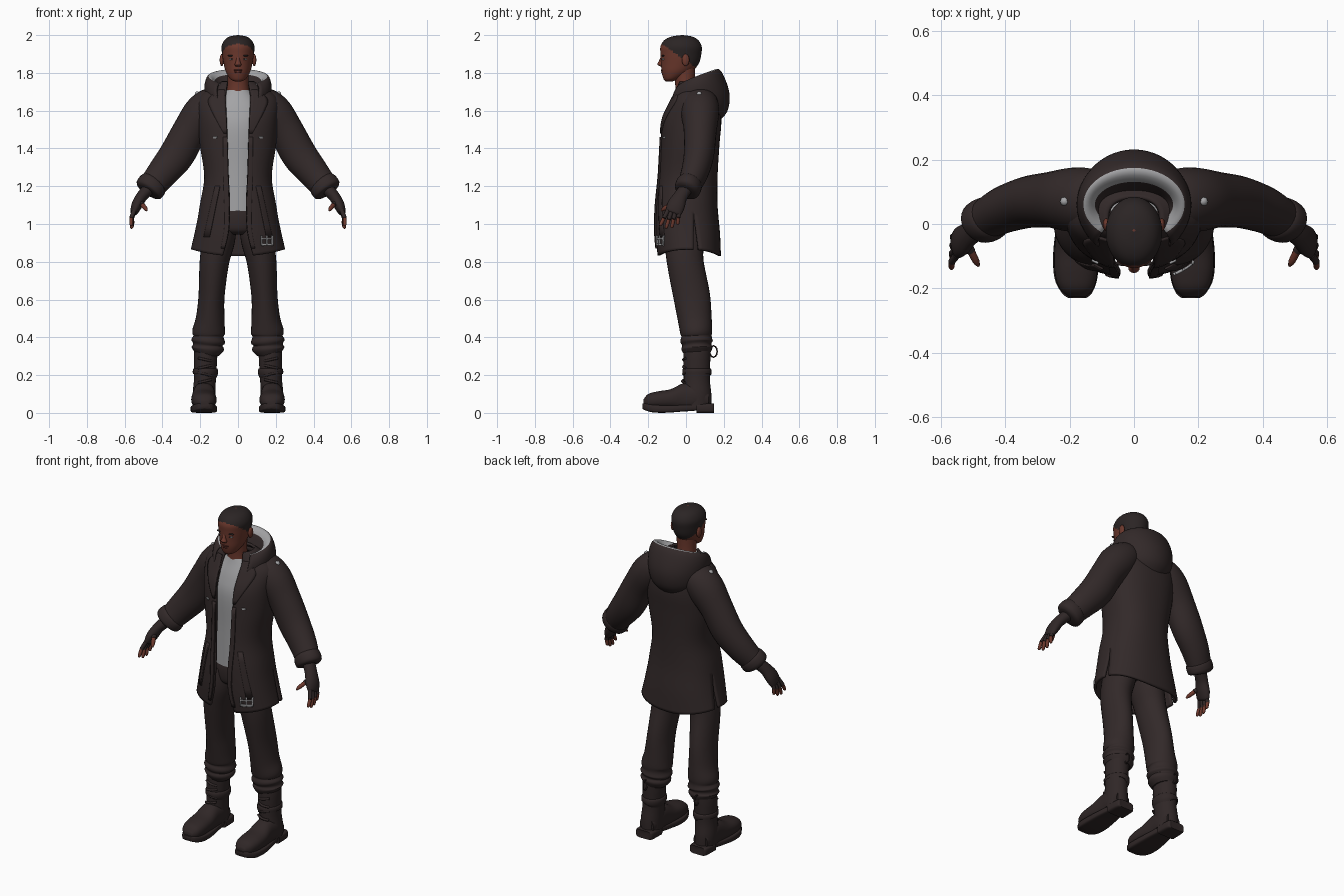
import bpy, bmesh, math
from mathutils import Vector

cube = bpy.data.objects.get("Cube")
if cube:
    bpy.data.objects.remove(cube)


def material(name, r, g, b):
    m = bpy.data.materials.new(name)
    m.use_nodes = True
    m.diffuse_color = (r, g, b, 1)
    shader = m.node_tree.nodes["Principled BSDF"]
    shader.inputs["Base Color"].default_value = (r, g, b, 1)
    shader.inputs["Roughness"].default_value = 0.8
    return m


cloth = material("dark brown cloth", .032, .022, .022)
leather = material("dark leather", .029, .02, .02)
hair = material("short black hair", .024, .018, .018)
skin = material("brown skin", .15, .04, .026)
lip = material("lip brown", .1, .026, .02)
grey = material("light grey fabric", .37, .37, .38)


def spline(rows, n=5):
    """Smoothly interpolate rows of numbers."""
    out = []
    for i in range(len(rows) - 1):
        a, b, c, d = (rows[min(max(i + k, 0), len(rows) - 1)] for k in (-1, 0, 1, 2))
        for k in range(n):
            t = k / n
            out.append(tuple(q + t * ((r - p) / 2 + t * ((p - q * 2.5 + r * 2 - s / 2)
                       + t * (s - p + (q - r) * 3) / 2)) for p, q, r, s in zip(a, b, c, d)))
    return out + [tuple(rows[-1])]


def build(name, grids, mats, closed=True, rule=None, thick=0, angle=50):
    """Skin one or more grids of points into one smooth object."""
    bm = bmesh.new()
    for grid in grids:
        rings = [[bm.verts.new(p) for p in ring] for ring in grid]
        n = len(rings[0])
        for i in range(len(rings) - 1):
            for j in range(n if closed else n - 1):
                k = (j + 1) % n
                f = bm.faces.new((rings[i][j], rings[i][k], rings[i + 1][k], rings[i + 1][j]))
                if rule:
                    f.material_index = rule(f.calc_center_median(), i)
        if closed:
            bm.faces.new(rings[0])
            bm.faces.new(rings[-1])
    bmesh.ops.remove_doubles(bm, verts=bm.verts, dist=1e-5)
    bmesh.ops.recalc_face_normals(bm, faces=bm.faces)
    mesh = bpy.data.meshes.new(name)
    bm.to_mesh(mesh)
    bm.free()
    for m in mats:
        mesh.materials.append(m)
    ob = bpy.data.objects.new(name, mesh)
    bpy.context.collection.objects.link(ob)
    if thick:
        mod = ob.modifiers.new("thickness", 'SOLIDIFY')
        mod.thickness, mod.offset = thick, 0
    bpy.ops.object.select_all(action='DESELECT')
    ob.select_set(True)
    bpy.context.view_layer.objects.active = ob
    bpy.ops.object.shade_smooth_by_angle(angle=math.radians(angle))
    return ob


def power(v, p):
    return math.copysign(abs(v) ** p, v)


def tube(name, rows, mats, side=1, ref=(0, 1, 0), axis=None, p=1, segs=28, n=5, rule=None):
    """Rows are x, y, z, first radius, second radius (along ref)."""
    rows = spline(rows, n)
    rings = []
    for i, (x, y, z, ra, rb) in enumerate(rows):
        ahead, behind = rows[min(i + 1, len(rows) - 1)], rows[max(i - 1, 0)]
        t = Vector(axis or [a - b for a, b in zip(ahead[:3], behind[:3])]).normalized()
        u = t.cross(Vector(ref)).normalized()
        v = u.cross(t)
        ring = []
        for k in range(segs):
            a = math.tau * k / segs
            q = Vector((x, y, z)) + u * ra * power(math.cos(a), p) + v * rb * power(math.sin(a), p)
            ring.append((q.x * side, q.y, q.z))
        rings.append(ring)
    return build(name, [rings], mats, rule=rule)


def ball(name, loc, size, mat):
    x, y, z = loc
    a, b, c = size
    rows = [(x, y, z - c * math.cos(h), a * math.sin(h), b * math.sin(h))
            for h in (.05 + (math.pi - .1) * k / 10 for k in range(11))]
    return tube(name, rows, [mat], axis=(0, 0, 1), n=1, segs=16)


# Coat body: z, centre y, half width, half depth, half opening
SHAPE = .85
coat = spline([(1.75, .02, .08, .06, .055), (1.7, .04, .165, .09, .062), (1.65, .045, .21, .12, .064),
               (1.55, .03, .205, .15, .06), (1.42, .02, .195, .15, .055), (1.25, .01, .172, .15, .05),
               (1.1, .003, .195, .157, .042), (.95, .008, .22, .165, .05), (.83, .015, .243, .163, .08)])
SEAM = 1.75
panels = [[], [], []]
for z, cy, rx, ry, gap in coat:
    start = math.asin((gap / rx) ** (1 / SHAPE))
    slit = .07 * max(0, (1.04 - z) / .2)
    ends = [(start, SEAM - slit), (SEAM + slit, math.tau - SEAM - slit), (math.tau - SEAM + slit, math.tau - start)]
    for panel, (a, b) in zip(panels, ends):
        ring = []
        for k in range(21):
            t = a + (b - a) * k / 20
            s = power(math.sin(t), SHAPE)
            hem = .035 * s * s * max(0, 1 - (z - .83) / .2)
            ring.append((rx * s, cy - ry * power(math.cos(t), SHAPE), z + hem))
        panel.append(ring)
build("coat_body", panels, [cloth], closed=False, thick=.014)


def coat_front(x, z, lift):
    for a, b in zip(coat, coat[1:]):
        if b[0] <= z <= a[0]:
            f = (a[0] - z) / (a[0] - b[0])
            cy, rx, ry = (a[i] + (b[i] - a[i]) * f for i in (1, 2, 3))
            s = min(1, x / rx) ** (1 / SHAPE)
            return cy - ry * math.sqrt(1 - s * s) ** SHAPE - lift


def patch(name, rows, mat, side=1, lift=.01):
    """Plate on the coat front; rows are z, inner x, outer x."""
    grid = []
    for z, a, b in spline(rows, 4):
        xs = [a + (b - a) * k / 6 for k in range(7)]
        grid.append([(x * side, coat_front(x, z, lift), z) for x in xs])
    build(name, [grid], [mat], closed=False, thick=.009)


# Hood: half width, half depth, front z, back z from outer base over the rim to the neck
hood = spline([(.12, .115, 1.62, 1.55), (.155, .155, 1.65, 1.6), (.17, .166, 1.67, 1.68), (.172, .145, 1.70, 1.76),
               (.155, .112, 1.715, 1.815), (.125, .075, 1.7, 1.79), (.085, .035, 1.67, 1.7)], 4)
rings = []
for rx, ry, low, high in hood:
    ring = []
    for k in range(41):
        t = math.radians(40 + 280 * k / 40)
        back = math.sin(t / 2) ** 1.3
        ring.append((rx * math.sin(t), .06 - ry * math.cos(t), low + (high - low) * back))
    rings.append(ring)
build("hood", [rings], [cloth, grey], closed=False, thick=.01, rule=lambda c, i: int(16 <= i < 20))

# Shirt and trousers top
tube("shirt", [(0, 0, 1.07, .13, .105), (0, .01, 1.3, .14, .118), (0, .02, 1.5, .16, .135),
               (0, .02, 1.6, .15, .115), (0, .01, 1.68, .09, .075), (0, 0, 1.71, .06, .055)],
     [grey], axis=(0, 0, 1), p=.9)
tube("trouser_waist", [(0, 0, 1.1, .13, .1), (0, 0, 1.04, .15, .108), (0, 0, .97, .13, .1), (0, 0, .945, .07, .07)],
     [cloth], axis=(0, 0, 1))

# Head and neck
tube("neck", [(0, .0, 1.64, .07, .06), (0, -.005, 1.74, .055, .052), (0, -.01, 1.84, .058, .06)], [skin])
tube("head", [(0, -.09, 1.755, .018, .018), (0, -.077, 1.768, .042, .042), (0, -.05, 1.805, .064, .079),
              (0, -.032, 1.85, .076, .1), (0, -.027, 1.9, .084, .108), (0, -.026, 1.94, .087, .109),
              (0, -.025, 1.973, .072, .09), (0, -.022, 1.992, .045, .055), (0, -.02, 2, .004, .004)],
     [skin, hair], axis=(0, 0, 1), segs=48, n=7, rule=lambda c, i: int(c.z > 1.865 - .68 * c.y))
tube("nose", [(0, -.126, 1.885, .009, .008), (0, -.132, 1.862, .011, .012), (0, -.136, 1.845, .018, .016),
              (0, -.128, 1.834, .012, .008)], [skin], axis=(0, 0, 1), segs=16)
ball("upper_lip", (0, -.122, 1.814, ), (.026, .011, .006), lip)
ball("lower_lip", (0, -.12, 1.804), (.022, .012, .007), lip)
for side, word in ((1, "left"), (-1, "right")):
    ball(word + "_eye", (.034 * side, -.119, 1.872), (.013, .009, .005), grey)
    ball(word + "_iris", (.034 * side, -.124, 1.872), (.005, .005, .005), hair)
    ball(word + "_eyebrow", (.036 * side, -.121, 1.891), (.021, .009, .004), hair)
    ball(word + "_ear", (.086 * side, -.002, 1.868), (.011, .02, .032), skin)

    # Sleeve and cuff
    tube(word + "_sleeve", [(.09, .07, 1.66, .06, .08), (.135, .073, 1.635, .092, .098), (.19, .075, 1.58, .103, .1),
                            (.255, .075, 1.49, .093, .087), (.325, .068, 1.365, .093, .08),
                            (.4, .045, 1.27, .082, .072), (.465, .01, 1.19, .07, .06)], [cloth], side)
    tube(word + "_cuff", [(.44, .022, 1.222, .068, .06), (.45, .017, 1.21, .079, .069),
                          (.473, .006, 1.18, .078, .067), (.48, .002, 1.17, .055, .045)], [cloth], side, n=3)
    # Fingerless glove
    tube(word + "_glove", [(.47, .002, 1.19, .034, .036), (.51, -.03, 1.145, .03, .038), (.535, -.052, 1.1, .029, .047),
                           (.55, -.065, 1.063, .02, .043), (.553, -.068, 1.055, .01, .03)], [leather], side)
    for k, finger in enumerate(("index", "middle", "ring", "little")):
        base = Vector((.549, -.096 + k * .02, 1.072))
        tip = Vector((.566 - .003 * k, -.138 + k * .031, (.99, .975, .978, .995)[k]))
        mid = base.lerp(tip, .5) + Vector((.008, 0, 0))
        near = [(*base, .012, .012), (*mid, .011, .011)]
        far = [(*mid, .01, .01), (*mid.lerp(tip, .8), .009, .009), (*tip, .003, .003)]
        tube(f"{word}_{finger}_glove_finger", near, [leather], side, segs=12, n=3)
        tube(f"{word}_{finger}_fingertip", far, [skin], side, segs=12, n=3)
    tube(word + "_thumb_glove", [(.53, -.05, 1.125, .018, .02), (.505, -.085, 1.1, .014, .014)],
         [leather], side, segs=12, n=3)
    tube(word + "_thumb_tip", [(.505, -.085, 1.1, .012, .012), (.49, -.115, 1.082, .011, .011),
                               (.482, -.13, 1.07, .004, .004)], [skin], side, segs=12, n=3)

    # Trouser leg bunched over the boot
    tube(word + "_trouser_leg", [(.08, 0, 1.03, .075, .1), (.1, -.008, .92, .085, .105), (.125, -.004, .8, .078, .097),
                                 (.14, .03, .62, .069, .097), (.147, .046, .5, .076, .09), (.155, .054, .43, .087, .085),
                                 (.156, .056, .405, .08, .08), (.158, .056, .38, .09, .086), (.16, .057, .36, .078, .077),
                                 (.161, .058, .34, .086, .082), (.165, .06, .31, .064, .068)], [cloth], side)
    # Boot
    tube(word + "_boot_shaft", [(.17, .06, .34, .06, .07), (.172, .058, .29, .062, .071), (.175, .057, .18, .058, .069),
                                (.18, .06, .1, .06, .074), (.18, .06, .04, .058, .074)], [leather], side)
    tube(word + "_boot_foot", [(.18, .12, .07, .045, .045), (.18, .06, .085, .07, .06), (.18, -.01, .083, .075, .06),
                               (.181, -.08, .073, .053, .066), (.18, -.15, .068, .046, .066),
                               (.178, -.2, .063, .037, .053), (.176, -.226, .055, .015, .025)],
         [leather], side, ref=(1, 0, 0), axis=(0, -1, 0), p=.85)
    tube(word + "_boot_sole", [(.18, .055, .03, .018, .05), (.181, -.02, .025, .018, .062), (.181, -.1, .021, .02, .07),
                               (.18, -.17, .023, .021, .066), (.177, -.215, .032, .019, .046),
                               (.176, -.23, .036, .014, .026)],
         [leather], side, ref=(1, 0, 0), axis=(0, -1, 0), p=.4)
    tube(word + "_boot_heel", [(.18, .148, .026, .022, .035), (.18, .14, .025, .025, .055), (.18, .055, .025, .025, .06)],
         [leather], side, ref=(1, 0, 0), axis=(0, -1, 0), p=.4)
    for k in range(5):
        z, y = .13 + k * .038, (-.04, -.02, -.014, -.014, -.014)[k]
        lean = .008 * (-1) ** k
        tube(f"{word}_lace_{k}", [(.14, y + .014, z - lean, .007, .007), (.174, y, z, .007, .007),
                                  (.21, y + .014, z + lean, .007, .007)], [leather], side, segs=8, n=3)
    tube(word + "_boot_strap", [(.173, .058, .235, .06, .07), (.173, .058, .23, .066, .076),
                                (.173, .058, .205, .066, .076), (.174, .058, .2, .058, .07)], [leather], side, n=2)
    loop = [(.172, .145 + .02 * math.cos(a), .325 + .03 * math.sin(a), .004, .004)
            for a in (math.tau * k / 12 for k in range(13))]
    tube(word + "_boot_pull_loop", loop, [leather], side, ref=(1, 0, 0), segs=6, n=1)

    # Coat trimmings
    patch(word + "_lapel", [(1.71, .07, .1), (1.66, .066, .155), (1.6, .063, .14), (1.48, .058, .075)], cloth, side)
    patch(word + "_front_band", [(1.46, .056, .078), (1.2, .05, .075), (1, .047, .07), (.87, .07, .09)], cloth, side)
    patch(word + "_pocket_welt", [(1.2, .095, .12), (.93, .15, .18)], cloth, side)
    patch(word + "_chest_snap", [(1.462, .11, .13), (1.453, .112, .13)], grey, side)
    ball(word + "_shoulder_tab", (.215 * side, .07, 1.688), (.014, .014, .014), grey)

# Buckle hanging on the left hem
for k, x in enumerate((.122, .15, .178)):
    patch(f"left_buckle_bar_{k}", [(.94, x, x + .007), (.885, x, x + .007)], grey, lift=.018)
patch("left_buckle_base", [(.897, .122, .185), (.885, .125, .18)], grey, lift=.018)
patch("left_buckle_cross", [(.925, .122, .185), (.918, .122, .185)], grey, lift=.018)
